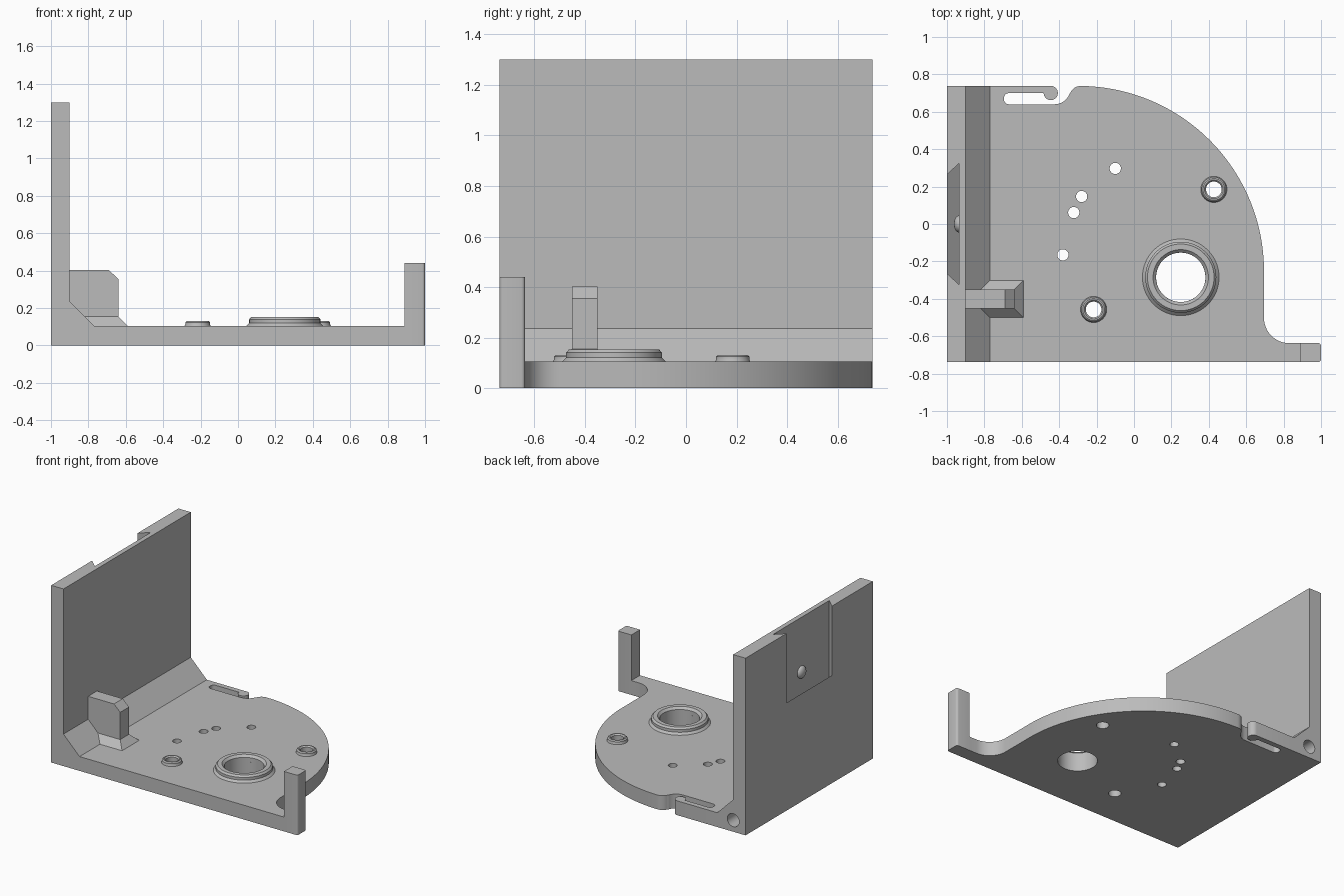
import bpy, bmesh, math
from mathutils import Vector, Matrix

if "Cube" in bpy.data.objects:
    bpy.data.objects.remove(bpy.data.objects["Cube"])

grey = bpy.data.materials.new("plain grey")
grey.diffuse_color = (0.50, 0.50, 0.50, 1)
grey.use_nodes = True
grey.node_tree.nodes["Principled BSDF"].inputs["Base Color"].default_value = grey.diffuse_color
Y = 0.738      # half depth
T = 0.105      # plate thickness


def finish(name, bm, smooth=True):
    bmesh.ops.recalc_face_normals(bm, faces=bm.faces)
    me = bpy.data.meshes.new(name)
    bm.to_mesh(me)
    bm.free()
    me.materials.append(grey)
    ob = bpy.data.objects.new(name, me)
    bpy.context.collection.objects.link(ob)
    if smooth:
        shade(ob)
    return ob


def shade(ob):
    bpy.ops.object.select_all(action='DESELECT')
    ob.select_set(True)
    bpy.context.view_layer.objects.active = ob
    bpy.ops.object.shade_smooth_by_angle(angle=math.radians(30))


def loft(name, bottom, top):
    """Solid between two matching loops of 3D points."""
    bm = bmesh.new()
    a = [bm.verts.new(p) for p in bottom]
    b = [bm.verts.new(p) for p in top]
    bm.faces.new(a)
    bm.faces.new(b)
    n = len(a)
    for i in range(n):
        bm.faces.new((a[i], a[(i + 1) % n], b[(i + 1) % n], b[i]))
    return finish(name, bm)


def extrude_z(name, pts, z0, z1):
    return loft(name, [(x, y, z0) for x, y in pts], [(x, y, z1) for x, y in pts])


def extrude_y(name, pts, y0, y1):
    return loft(name, [(x, y0, z) for x, z in pts], [(x, y1, z) for x, z in pts])


def arc(cx, cy, r, a0, a1, n):
    return [(cx + r * math.cos(math.radians(a0 + (a1 - a0) * i / n)),
             cy + r * math.sin(math.radians(a0 + (a1 - a0) * i / n))) for i in range(n + 1)]


def circle(cx, cy, r, n=40):
    return arc(cx, cy, r, 0, 360, n)[:-1]


def cut(ob, cutters):
    for c in cutters:
        m = ob.modifiers.new("cut", 'BOOLEAN')
        m.operation, m.solver, m.object = 'DIFFERENCE', 'EXACT', c
        bpy.context.view_layer.objects.active = ob
        bpy.ops.object.modifier_apply(modifier=m.name)
        bpy.data.objects.remove(c)
    shade(ob)


def lathe(name, cx, cy, profile, n=48):
    """Closed ring profile of (radius, z) spun about a vertical axis."""
    bm = bmesh.new()
    rings = [[bm.verts.new((x, y, z)) for x, y in circle(cx, cy, r, n)] for r, z in profile]
    for k in range(len(rings)):
        a, b = rings[k], rings[(k + 1) % len(rings)]
        for i in range(n):
            bm.faces.new((a[i], a[(i + 1) % n], b[(i + 1) % n], b[i]))
    return finish(name, bm)


# Base plate: quarter-round outline with a front tab and a hooked slot at the back
outline = [(-0.77, -Y), (0.89, -Y), (0.89, -0.637)]
outline += arc(0.83, -0.502, 0.135, 270, 180, 12)
outline += arc(-0.295, -0.252, 0.99, 0, 89, 48)
outline += arc(-0.285, 0.678, 0.06, 95, 160, 6)
outline += arc(-0.425, 0.725, 0.085, -20, -90, 8)
outline += arc(-0.67, 0.665, 0.025, 270, 180, 4)
outline += arc(-0.67, 0.675, 0.025, 180, 90, 4)
outline += [(-0.483, 0.70)]
outline += arc(-0.445, 0.70, 0.038, 190, 450, 16)
outline += [(-0.77, Y)]
base = extrude_z("base_plate", outline, 0, T)
big, small = (0.25, -0.285), [(0.427, 0.185), (-0.216, -0.457)]
pins = [(-0.10, 0.297), (-0.28, 0.147), (-0.322, 0.061), (-0.38, -0.165)]
holes = [(*big, 0.132)] + [(*p, 0.042) for p in small] + [(*p, 0.03) for p in pins]
cut(base, [extrude_z("hole_cutter", circle(x, y, r), -0.1, 0.3) for x, y, r in holes])

# Upright wall with sloped foot
wall = extrude_y("upright_wall", [(-1, 0), (-0.77, 0), (-0.77, T), (-0.9, 0.235),
                                  (-0.9, 1.3), (-1, 1.3)], -Y, Y)
# undercut pocket open at the top, and a blind hole in the back end
d = 0.065


def pocket(x, grow):
    w, z = 0.265 + grow, 0.79 - grow
    return [(x, -w, z), (x, w, z), (x, w, 1.4), (x, -w, 1.4)]


cut(wall, [loft("pocket_cutter", pocket(-1.02, -0.02), pocket(-1 + d, d - 0.005)),
           extrude_y("bore_cutter", circle(-0.9, 0.085, 0.048), 0.35, 0.9)])

# Rounded locating bump inside the pocket
bm = bmesh.new()
bmesh.ops.create_uvsphere(bm, u_segments=32, v_segments=16, radius=0.045,
                          matrix=Matrix.Translation((-1 + d, 0, 0.9)) @ Matrix.Diagonal((0.62, 1, 1, 1)))
finish("locating_bump", bm)

# Front corner post
post = arc(0.985, -Y + 0.015, 0.015, 270, 360, 4) + arc(0.985, -0.652, 0.015, 0, 90, 4)
extrude_z("corner_post", post + [(0.89, -0.637), (0.89, -Y)], 0, 0.44)

# Stop block with a clipped top edge and flared foot
extrude_y("stop_block", [(-0.92, 0.1), (-0.64, 0.1), (-0.64, 0.355), (-0.69, 0.403),
                         (-0.92, 0.403)], -0.452, -0.35)
foot = [[(-0.9, -0.401 - h, z), (x, -0.401 - h, z), (x, -0.401 + h, z), (-0.9, -0.401 + h, z)]
        for h, x, z in ((0.101, -0.59, T - 0.001), (0.051, -0.64, 0.155))]
loft("stop_foot", *foot)

# Raised rings around the holes
lathe("large_ring", *big, [(0.132, 0.1), (0.205, 0.1), (0.205, T), (0.19, 0.12), (0.19, 0.14),
                           (0.178, 0.153), (0.148, 0.153), (0.132, 0.137)], 64)
for i, p in enumerate(small):
    lathe(f"small_ring_{i + 1}", *p, [(0.042, 0.1), (0.07, 0.1), (0.07, T), (0.066, 0.112),
                                      (0.066, 0.124), (0.058, 0.131), (0.05, 0.131), (0.042, 0.122)])
